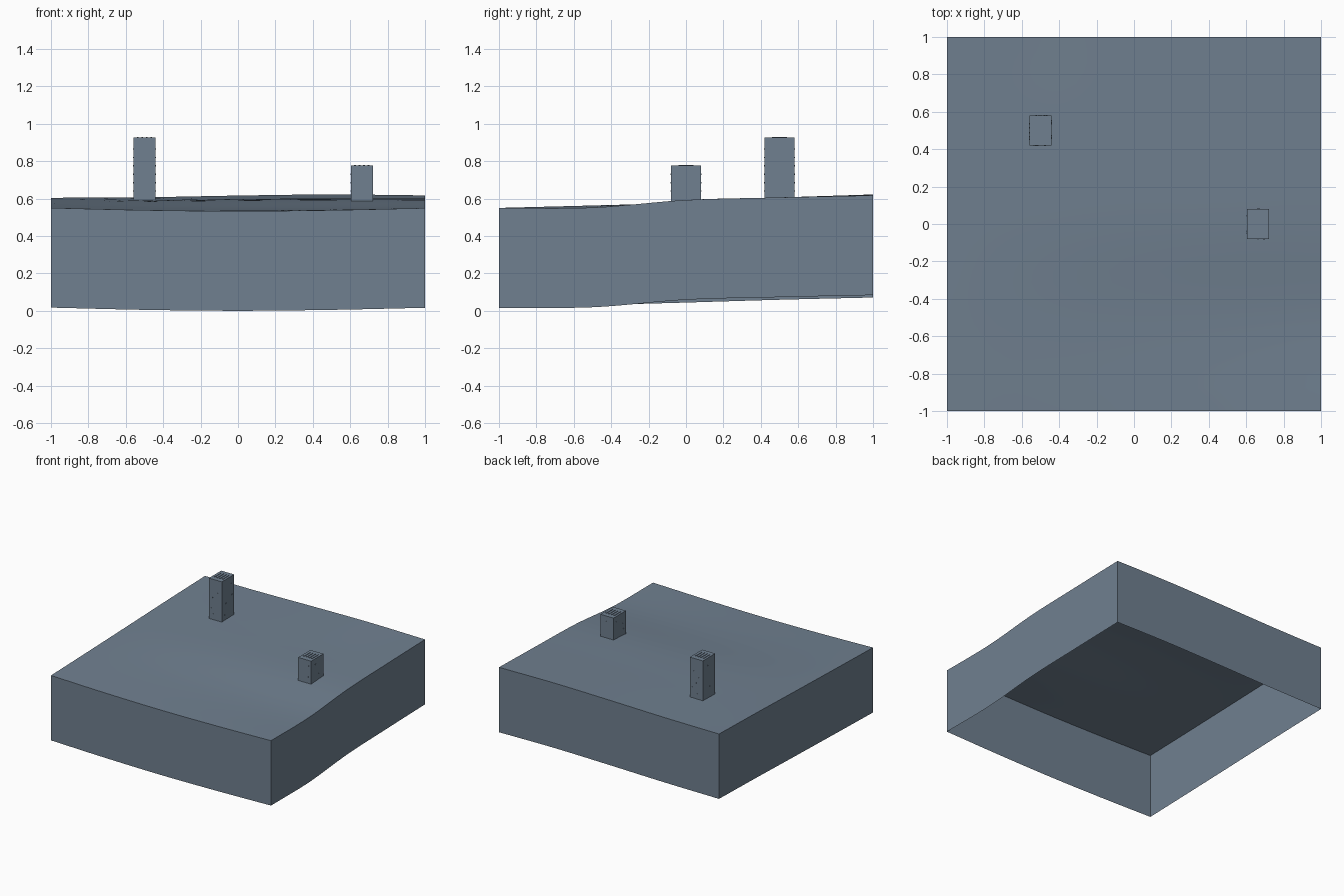
import bpy, bmesh, math, random
from mathutils import Vector, Matrix

if "Cube" in bpy.data.objects:
    bpy.data.objects.remove(bpy.data.objects["Cube"], do_unlink=True)

random.seed(4)

slate = bpy.data.materials.new("slate_grey")
slate.use_nodes = True
colour = (0.162, 0.216, 0.279, 1)
slate.diffuse_color = colour
slate.node_tree.nodes["Principled BSDF"].inputs["Base Color"].default_value = colour

SKIRT = 0.533
# Ground heights, rows from front to back, each from -x to +x
HEIGHTS = [
    (0.550, 0.538, 0.533, 0.538, 0.549),
    (0.563, 0.555, 0.550, 0.550, 0.552),
    (0.577, 0.583, 0.588, 0.592, 0.592),
    (0.592, 0.597, 0.603, 0.606, 0.606),
    (0.604, 0.607, 0.616, 0.622, 0.617),
]


def smooth_sample(values, t):
    """Smooth curve through evenly spaced values, with t from -1 to 1."""
    last = len(values) - 1
    u = (t + 1) / 2 * last
    i = max(0, min(last - 1, math.floor(u)))
    f = u - i
    b, c = values[i], values[i + 1]
    a = values[i - 1] if i > 0 else 2 * b - c
    d = values[i + 2] if i + 2 <= last else 2 * c - b
    return b + f / 2 * (c - a + f * (2*a - 5*b + 4*c - d + f * (3*(b - c) + d - a)))


def ground_height(x, y):
    return smooth_sample([smooth_sample(row, x) for row in HEIGHTS], y)


def finish(name, bm):
    mesh = bpy.data.meshes.new(name)
    bm.to_mesh(mesh)
    bm.free()
    mesh.materials.append(slate)
    obj = bpy.data.objects.new(name, mesh)
    bpy.context.collection.objects.link(obj)
    return obj


def add_box(bm, centre, size):
    matrix = Matrix.Translation(centre) @ Matrix.Diagonal((*size, 1))
    bmesh.ops.create_cube(bm, size=1, matrix=matrix)


# Rolling ground with a skirt, open underneath
bm = bmesh.new()
bmesh.ops.create_grid(bm, x_segments=32, y_segments=32, size=1)
for v in bm.verts:
    v.co.z = ground_height(v.co.x, v.co.y)
rim = [e for e in bm.edges if e.is_boundary]
skirt = bmesh.ops.extrude_edge_only(bm, edges=rim)["geom"]
bmesh.ops.translate(bm, vec=(0, 0, -SKIRT),
                    verts=[g for g in skirt if isinstance(g, bmesh.types.BMVert)])
# Skirt faces point away from the middle
for f in bm.faces:
    f.normal_update()
    c = f.calc_center_median()
    outward = Vector((0, 0, 1)) if abs(f.normal.z) > 0.5 else Vector((c.x, c.y, 0))
    if f.normal.dot(outward) < 0:
        f.normal_flip()
ground = finish("ground_block", bm)
bpy.context.view_layer.objects.active = ground
ground.select_set(True)
bpy.ops.object.shade_smooth_by_angle(angle=math.radians(30))
ground.select_set(False)


def tower(name, x, y, top, rows):
    """Plain tower with thin roof slats and small studs on its walls."""
    width, depth, base = 0.118, 0.16, 0.58
    bm = bmesh.new()
    add_box(bm, (x, y, (top + base) / 2), (width, depth, top - base))
    finish(name, bm)

    bm = bmesh.new()
    for i in range(4):
        add_box(bm, (x + (i - 1.5) * 0.024, y, top), (0.01, 0.08, 0.008))
    finish(name + "_roof_slats", bm)

    bm = bmesh.new()
    for row in range(rows):
        z = 0.64 + row * 0.045
        for side in (-1, 1):
            across = random.uniform(-0.04, 0.04)
            add_box(bm, (x + across, y + side * depth / 2, z), (0.007, 0.004, 0.007))
            across = random.uniform(-0.06, 0.06)
            add_box(bm, (x + side * width / 2, y + across, z), (0.004, 0.007, 0.007))
    finish(name + "_wall_studs", bm)


tower("tall_tower", -0.5, 0.5, 0.926, 6)
tower("short_tower", 0.662, 0.0, 0.776, 3)
